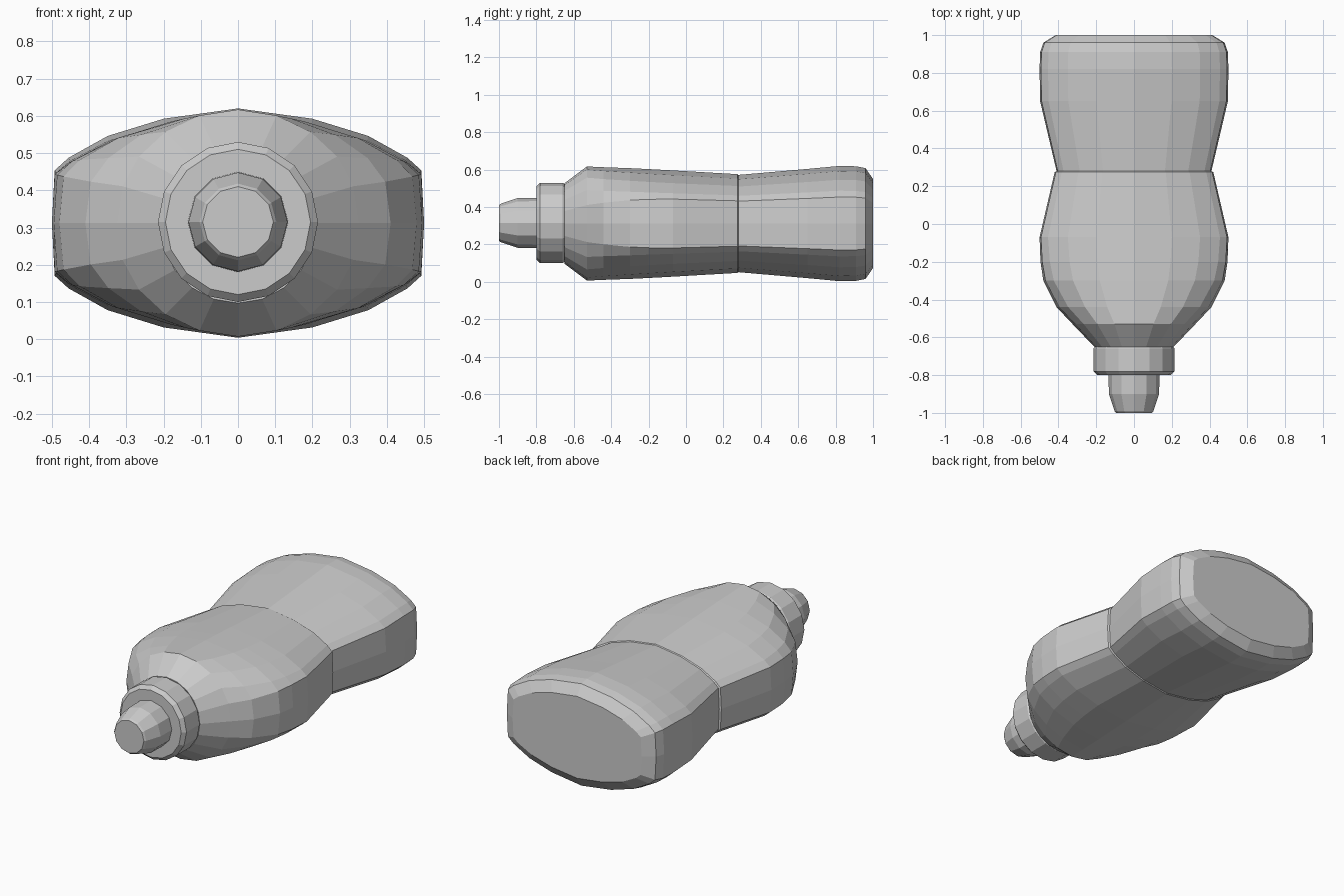
import bpy, bmesh
from math import cos, sin, pi

if "Cube" in bpy.data.objects:
    bpy.data.objects.remove(bpy.data.objects["Cube"])

CZ = 0.312  # height of the bottle's long axis

# unit cross-section of the body, one quadrant from side to top
QUAD = [(1.0, 0.0), (0.985, 0.46), (0.91, 0.57), (0.70, 0.76), (0.40, 0.91), (0.0, 1.0)]
SECTION = (QUAD[:-1]
           + [(-x, z) for x, z in QUAD[:0:-1]]
           + [(-x, -z) for x, z in QUAD[:-1]]
           + [(x, -z) for x, z in QUAD[:0:-1]])


def circle(n):
    return [(cos(2 * pi * i / n), sin(2 * pi * i / n)) for i in range(n)]


def loft(name, rings):
    """Skin a closed solid through rings of (x, y, z) points."""
    bm = bmesh.new()
    loops = [[bm.verts.new(p) for p in ring] for ring in rings]
    n = len(loops[0])
    for a, b in zip(loops, loops[1:]):
        for i in range(n):
            j = (i + 1) % n
            bm.faces.new((a[i], a[j], b[j], b[i]))
    bm.faces.new(loops[0])
    bm.faces.new(loops[-1])
    bmesh.ops.recalc_face_normals(bm, faces=bm.faces)
    mesh = bpy.data.meshes.new(name)
    bm.to_mesh(mesh)
    bm.free()
    obj = bpy.data.objects.new(name, mesh)
    bpy.context.collection.objects.link(obj)
    return obj


def body_ring(y, hw, hh, t):
    """t blends the section from a circle (0) to the flat-sided shape (1)."""
    return [(hw * (c[0] + (s[0] - c[0]) * t), y, CZ + hh * (c[1] + (s[1] - c[1]) * t))
            for c, s in zip(circle(len(SECTION)), SECTION)]


def turned(name, n, profile):
    """Round part along y from (y, radius) pairs."""
    return loft(name, [[(r * x, y, CZ + 0.003 + r * z) for x, z in circle(n)]
                       for y, r in profile])


# bottle: neck, shoulder, belly, waist, base (y, half width, half height, blend)
loft("bottle_body", [body_ring(*s) for s in [
    (-0.65, 0.21, 0.215, 0.0),
    (-0.53, 0.325, 0.305, 0.1),
    (-0.44, 0.41, 0.301, 0.4),
    (-0.30, 0.48, 0.296, 0.75),
    (-0.20, 0.495, 0.291, 0.9),
    (-0.07, 0.50, 0.284, 1.0),
    (0.275, 0.42, 0.264, 1.0),
    (0.28, 0.41, 0.260, 1.0),
    (0.65, 0.497, 0.292, 1.0),
    (0.82, 0.50, 0.308, 1.0),
    (0.91, 0.497, 0.306, 1.0),
    (0.96, 0.48, 0.296, 1.0),
    (1.00, 0.415, 0.238, 1.0),
]])

# screw cap collar
turned("cap_collar", 16, [(-0.645, 0.205), (-0.66, 0.215), (-0.78, 0.215), (-0.80, 0.195)])

# tapered nozzle
turned("nozzle", 12, [(-0.79, 0.135), (-0.90, 0.133), (-0.99, 0.103), (-1.00, 0.095)])
